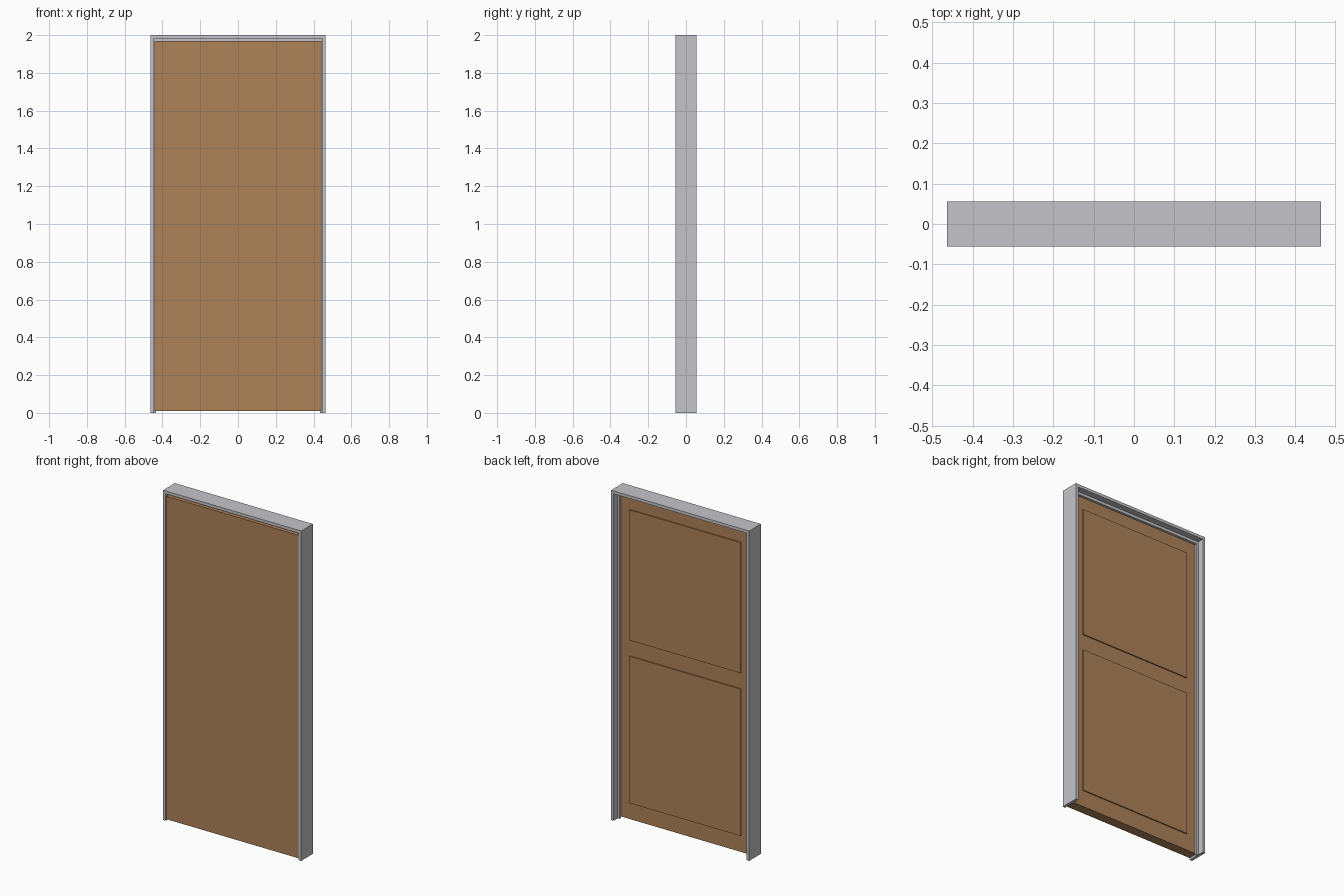
import bpy, bmesh

cube = bpy.data.objects.get("Cube")
if cube:
    bpy.data.objects.remove(cube, do_unlink=True)


def material(name, colour):
    mat = bpy.data.materials.new(name)
    mat.use_nodes = True
    mat.diffuse_color = (*colour, 1)
    mat.node_tree.nodes["Principled BSDF"].inputs["Base Color"].default_value = (*colour, 1)
    return mat


grey = material("light grey paint", (0.56, 0.56, 0.59))
brown = material("brown wood", (0.423, 0.227, 0.102))


def add_mesh(name, bm, mat):
    bmesh.ops.recalc_face_normals(bm, faces=bm.faces)
    mesh = bpy.data.meshes.new(name)
    bm.to_mesh(mesh)
    bm.free()
    mesh.materials.append(mat)
    obj = bpy.data.objects.new(name, mesh)
    bpy.context.collection.objects.link(obj)
    return obj


def box(name, x, y, z, mat):
    """Box between the given (low, high) limits."""
    bm = bmesh.new()
    bmesh.ops.create_cube(bm, size=1)
    for v in bm.verts:
        v.co = [lim[0] if c < 0 else lim[1] for c, lim in zip(v.co, (x, y, z))]
    return add_mesh(name, bm, mat)


def arch(name, outer, inner, top, soffit, y, mat):
    """Door-shaped surround, open at the floor."""
    bm = bmesh.new()
    outline = [(-outer, 0), (-outer, top), (outer, top), (outer, 0),
               (inner, 0), (inner, soffit), (-inner, soffit), (-inner, 0)]
    face = bm.faces.new([bm.verts.new((x, y[0], z)) for x, z in outline])
    made = bmesh.ops.extrude_face_region(bm, geom=[face])["geom"]
    moved = [g for g in made if isinstance(g, bmesh.types.BMVert)]
    bmesh.ops.translate(bm, verts=moved, vec=(0, y[1] - y[0], 0))
    return add_mesh(name, bm, mat)


# Surround and the stop that the door closes against
arch("door_frame", 0.463, 0.446, 2.0, 1.982, (-0.056, 0.056), grey)
arch("door_stop", 0.447, 0.434, 1.983, 1.965, (0.004, 0.018), grey)

# Door leaf, flat in front with two raised panels behind
box("door_leaf", (-0.443, 0.443), (-0.054, 0.004), (0.01, 1.968), brown)
for name, z in (("lower_panel", (0.11, 1.0)), ("upper_panel", (1.097, 1.888))):
    box(name, (-0.372, 0.372), (0.0, 0.011), z, brown)
